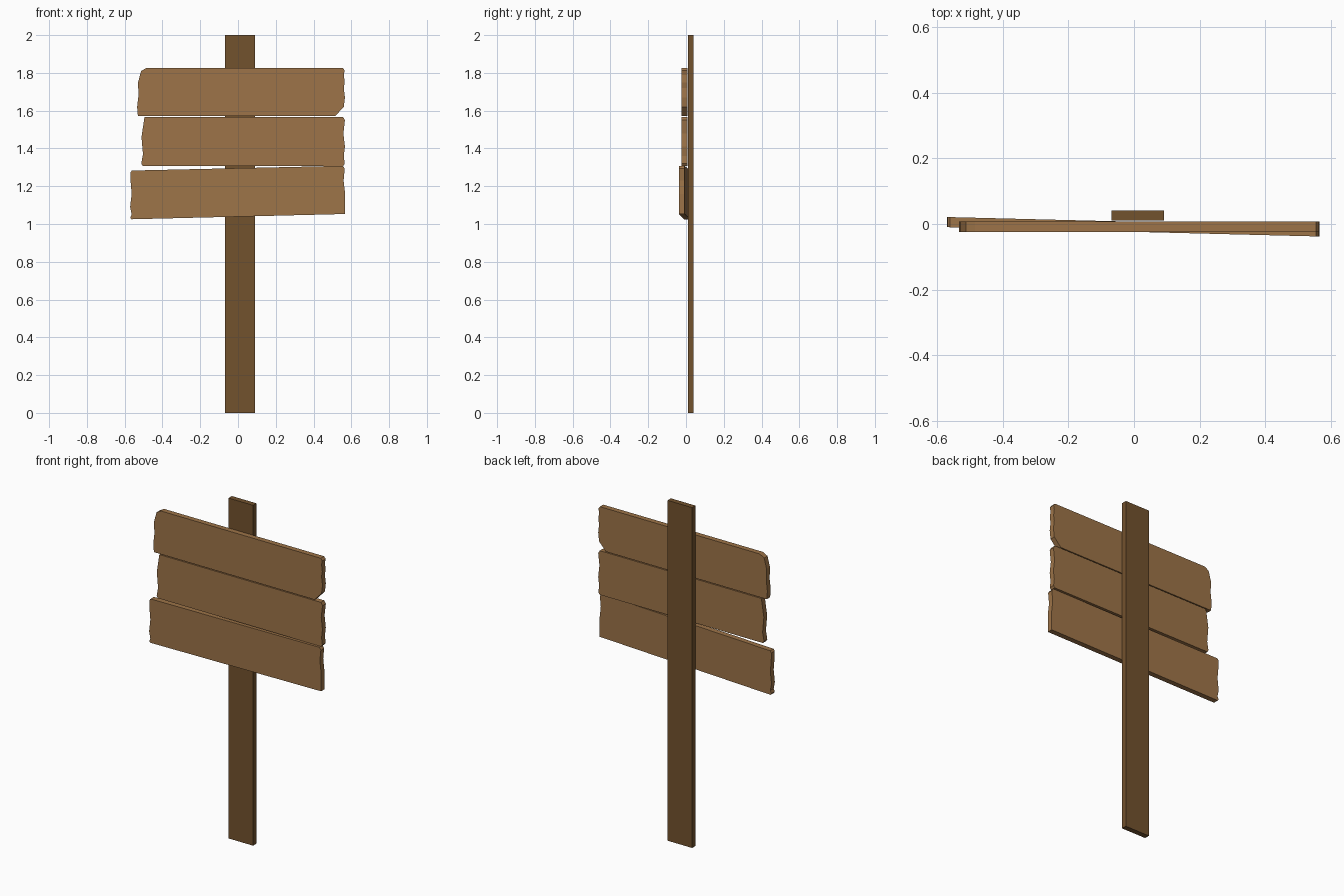
import bpy, bmesh

cube = bpy.data.objects.get("Cube")
if cube:
    bpy.data.objects.remove(cube, do_unlink=True)


def make_material(name, rgb):
    mat = bpy.data.materials.new(name)
    mat.use_nodes = True
    mat.diffuse_color = (*rgb, 1)
    mat.node_tree.nodes["Principled BSDF"].inputs["Base Color"].default_value = (*rgb, 1)
    return mat


def plank(name, outline, y_front, y_back, mat, skew=0.0):
    """Extrude an x-z outline from front to back; skew swings it about the post."""
    bm = bmesh.new()
    face = bm.faces.new([bm.verts.new((x, y_front - skew * x, z)) for x, z in outline])
    ext = bmesh.ops.extrude_face_region(bm, geom=[face])
    verts = [v for v in ext["geom"] if isinstance(v, bmesh.types.BMVert)]
    bmesh.ops.translate(bm, verts=verts, vec=(0, y_back - y_front, 0))
    bmesh.ops.recalc_face_normals(bm, faces=bm.faces)
    mesh = bpy.data.meshes.new(name)
    bm.to_mesh(mesh)
    bm.free()
    mesh.materials.append(mat)
    obj = bpy.data.objects.new(name, mesh)
    bpy.context.collection.objects.link(obj)
    return obj


dark_wood = make_material("dark wood", (0.171, 0.084, 0.027))
light_wood = make_material("light wood", (0.337, 0.174, 0.065))

# Upright post
plank("post", [(-0.069, 0), (0.091, 0), (0.091, 2), (-0.069, 2)], 0.010, 0.041, dark_wood)

# Boards with chipped ends, outlined anticlockwise from the lower left
top = [(-0.53, 1.572), (0.515, 1.572), (0.56, 1.62), (0.566, 1.67), (0.56, 1.72),
       (0.565, 1.75), (0.56, 1.79), (0.565, 1.813), (0.555, 1.826),
       (-0.485, 1.826), (-0.513, 1.81), (-0.529, 1.75), (-0.527, 1.68), (-0.534, 1.62)]
middle = [(-0.505, 1.308), (0.557, 1.308), (0.565, 1.32), (0.56, 1.36), (0.566, 1.41),
          (0.558, 1.48), (0.566, 1.55), (0.556, 1.567),
          (-0.495, 1.567), (-0.511, 1.46), (-0.503, 1.37), (-0.512, 1.32)]
bottom = [(-0.565, 1.025), (0.567, 1.053), (0.567, 1.16), (0.559, 1.23), (0.565, 1.293),
          (0.555, 1.308), (-0.562, 1.283), (-0.57, 1.272), (-0.569, 1.23),
          (-0.563, 1.16), (-0.571, 1.09), (-0.563, 1.05), (-0.57, 1.034)]

for name, outline, skew in (("top_board", top, 0), ("middle_board", middle, 0),
                            ("bottom_board", bottom, 0.025)):
    plank(name, outline, -0.024, 0.007, light_wood, skew)
